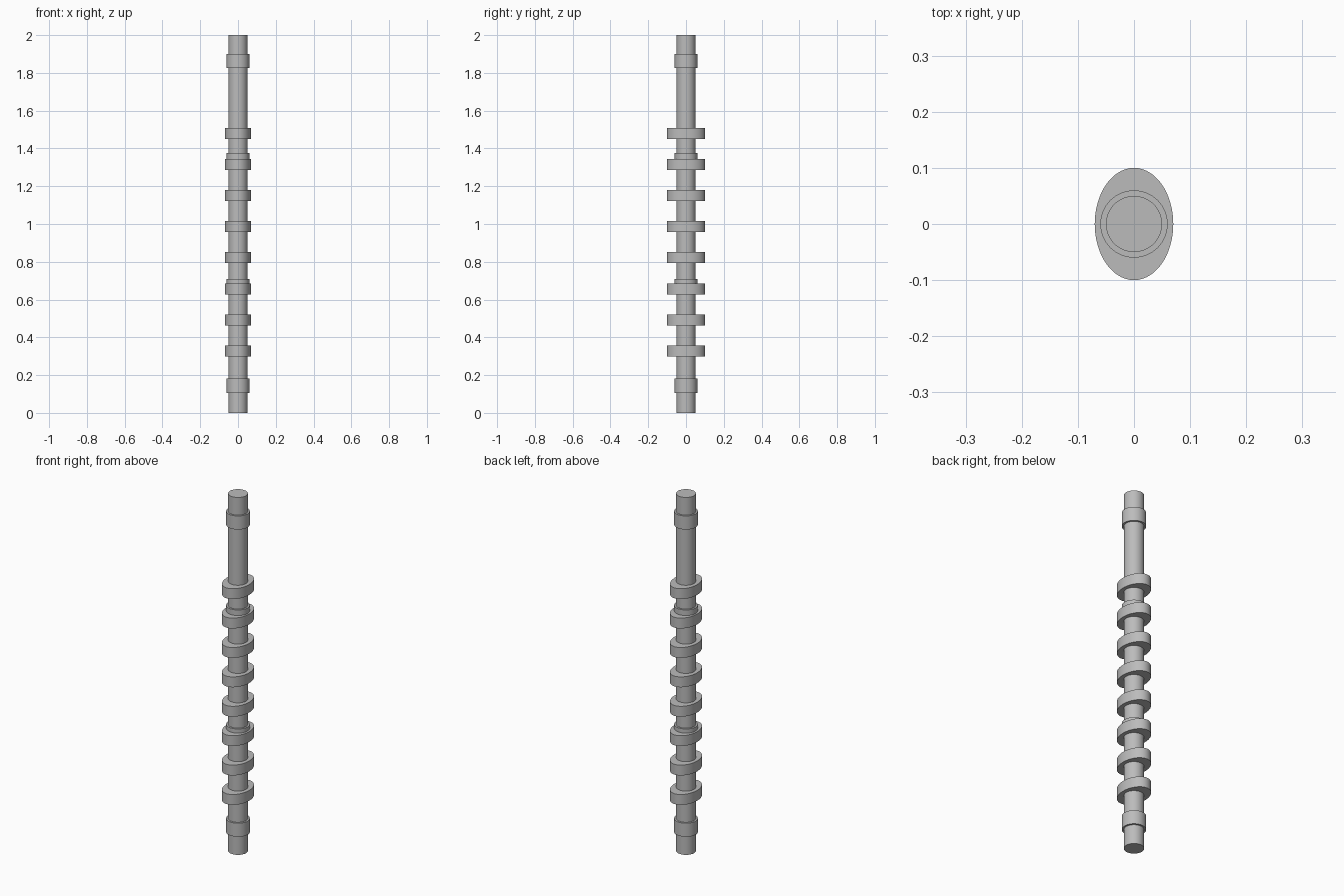
import bpy
import math

cube = bpy.data.objects.get("Cube")
if cube:
    bpy.data.objects.remove(cube, do_unlink=True)

steel = bpy.data.materials.new("grey_steel")
steel.use_nodes = True
colour = (0.5, 0.5, 0.5, 1.0)
steel.diffuse_color = colour
steel.node_tree.nodes["Principled BSDF"].inputs["Base Color"].default_value = colour


def disc(name, z, height, rx, ry):
    """Upright cylinder with an elliptical section, centred at height z."""
    bpy.ops.mesh.primitive_cylinder_add(vertices=64, radius=1, depth=height, location=(0, 0, z))
    obj = bpy.context.object
    obj.name = name
    obj.scale = (rx, ry, 1)
    bpy.ops.object.transform_apply(location=False, rotation=False, scale=True)
    obj.data.materials.append(steel)
    bpy.ops.object.shade_smooth_by_angle(angle=math.radians(30))
    return obj


# Central shaft
disc("shaft", 1.0, 2.0, 0.05, 0.05)

# Round bearing journals, the middle two partly covered by lobes
for i, z in enumerate((0.144, 0.671, 1.337, 1.863)):
    disc(f"bearing_journal_{i + 1}", z, 0.076, 0.06, 0.06)

# Evenly spaced oval cam lobes
for i in range(8):
    disc(f"cam_lobe_{i + 1}", 0.328 + i * 0.1645, 0.058, 0.07, 0.1)
